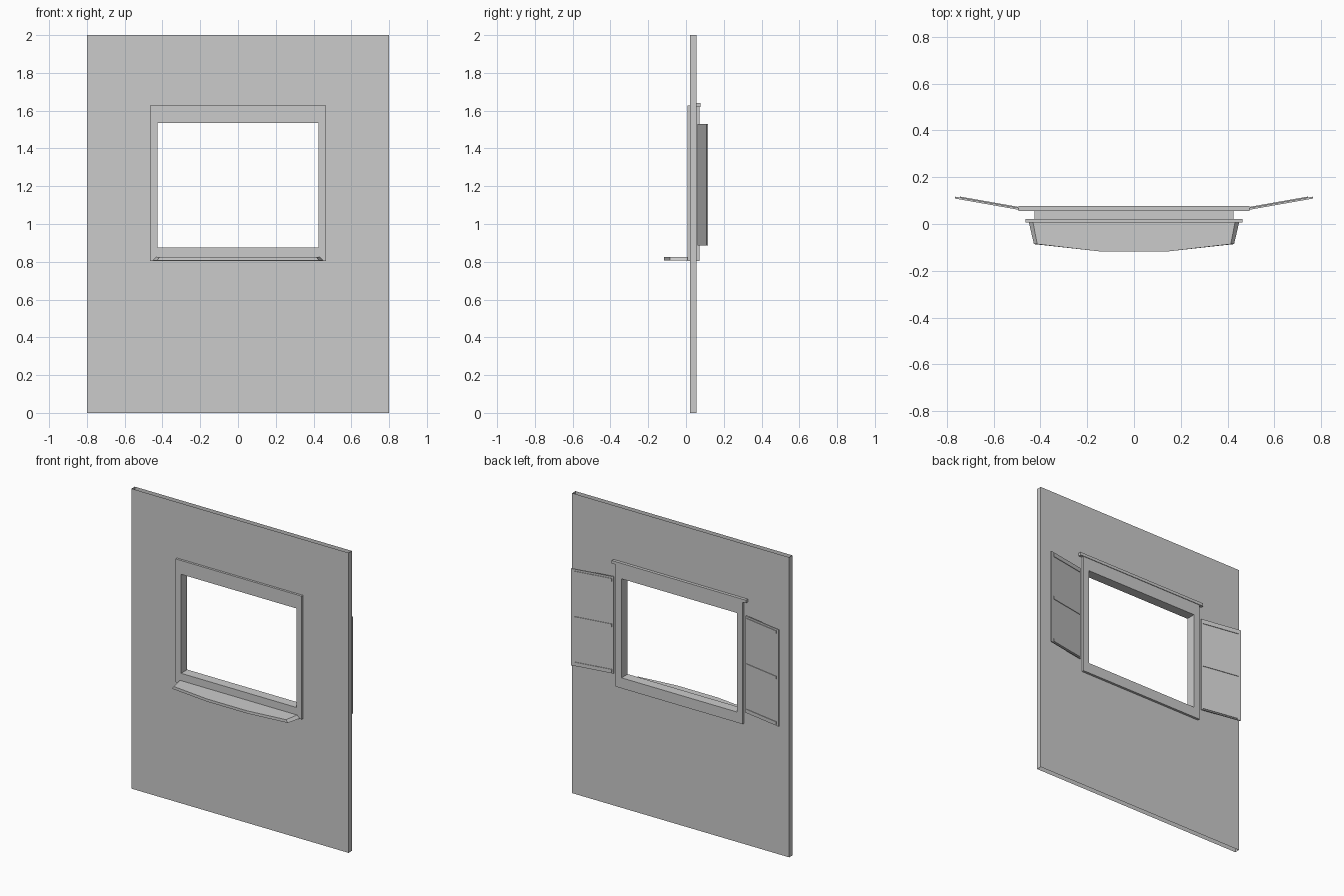
import bpy, bmesh, math
from mathutils import Matrix, Vector

if "Cube" in bpy.data.objects:
    bpy.data.objects.remove(bpy.data.objects["Cube"])


def finish(name, bm):
    bmesh.ops.recalc_face_normals(bm, faces=bm.faces)
    me = bpy.data.meshes.new(name)
    bm.to_mesh(me)
    bm.free()
    ob = bpy.data.objects.new(name, me)
    bpy.context.collection.objects.link(ob)
    return ob


def add_box(bm, x0, x1, y0, y1, z0, z1):
    size = Matrix.Diagonal((x1 - x0, y1 - y0, z1 - z0, 1))
    mid = Matrix.Translation(((x0 + x1) / 2, (y0 + y1) / 2, (z0 + z1) / 2))
    bmesh.ops.create_cube(bm, size=1, matrix=mid @ size)


def rect(bm, hw, z0, z1, y):
    return [bm.verts.new((x, y, z)) for x, z in
            ((-hw, z0), (hw, z0), (hw, z1), (-hw, z1))]


def pierced_slab(name, hw, z0, z1, y0, y1, open_ends=False):
    """Rectangular slab around the window opening."""
    bm = bmesh.new()
    loops = [rect(bm, hw, z0, z1, y0), rect(bm, *OPENING, y0),
             rect(bm, *OPENING, y1), rect(bm, hw, z0, z1, y1)]
    for k in range(4):
        a, b = loops[k], loops[(k + 1) % 4]
        for i in range(4):
            if k == 3 and open_ends and i in (0, 2):
                continue
            j = (i + 1) % 4
            bm.faces.new((a[i], a[j], b[j], b[i]))
    return finish(name, bm)


OPENING = (0.425, 0.875, 1.535)

# wall panel (open along top and bottom edges) and both window surrounds
pierced_slab("wall", 0.8, 0, 2, 0.022, 0.056, open_ends=True)
pierced_slab("front_frame", 0.465, 0.805, 1.627, 0.007, 0.022)
pierced_slab("back_frame", 0.468, 0.805, 1.627, 0.056, 0.072)

# cap moulding over the back surround
bm = bmesh.new()
add_box(bm, -0.495, 0.495, 0.056, 0.076, 1.62, 1.64)
finish("back_cap", bm)

# counter shelf with bowed front and sloped ends
bm = bmesh.new()
outline = []
for z, back, front in ((0.808, 0.45, 0.428), (0.826, 0.432, 0.414)):
    pts = [(-back, 0.008), (-front, -0.086), (-0.148, -0.117),
           (0.148, -0.117), (front, -0.086), (back, 0.008)]
    outline.append([bm.verts.new((x, y, z)) for x, y in pts])
low, high = outline
bm.faces.new(low)
bm.faces.new(high)
for i in range(6):
    j = (i + 1) % 6
    bm.faces.new((low[i], low[j], high[j], high[i]))
finish("counter_shelf", bm)

# open shutters: thin panel with three rails, swung back about the hinge
for side, label in ((-1, "left"), (1, "right")):
    bm = bmesh.new()
    add_box(bm, 0, 0.282, -0.004, 0.004, 0.885, 1.53)
    for z in (0.902, 1.205, 1.508):
        add_box(bm, 0.01, 0.262, 0.003, 0.008, z - 0.01, z + 0.01)
    bm.transform(Matrix.Translation(Vector((0.488, 0.064, 0)))
                 @ Matrix.Rotation(math.radians(10), 4, 'Z'))
    bm.transform(Matrix.Diagonal((side, 1, 1, 1)))
    finish(label + "_shutter", bm)
